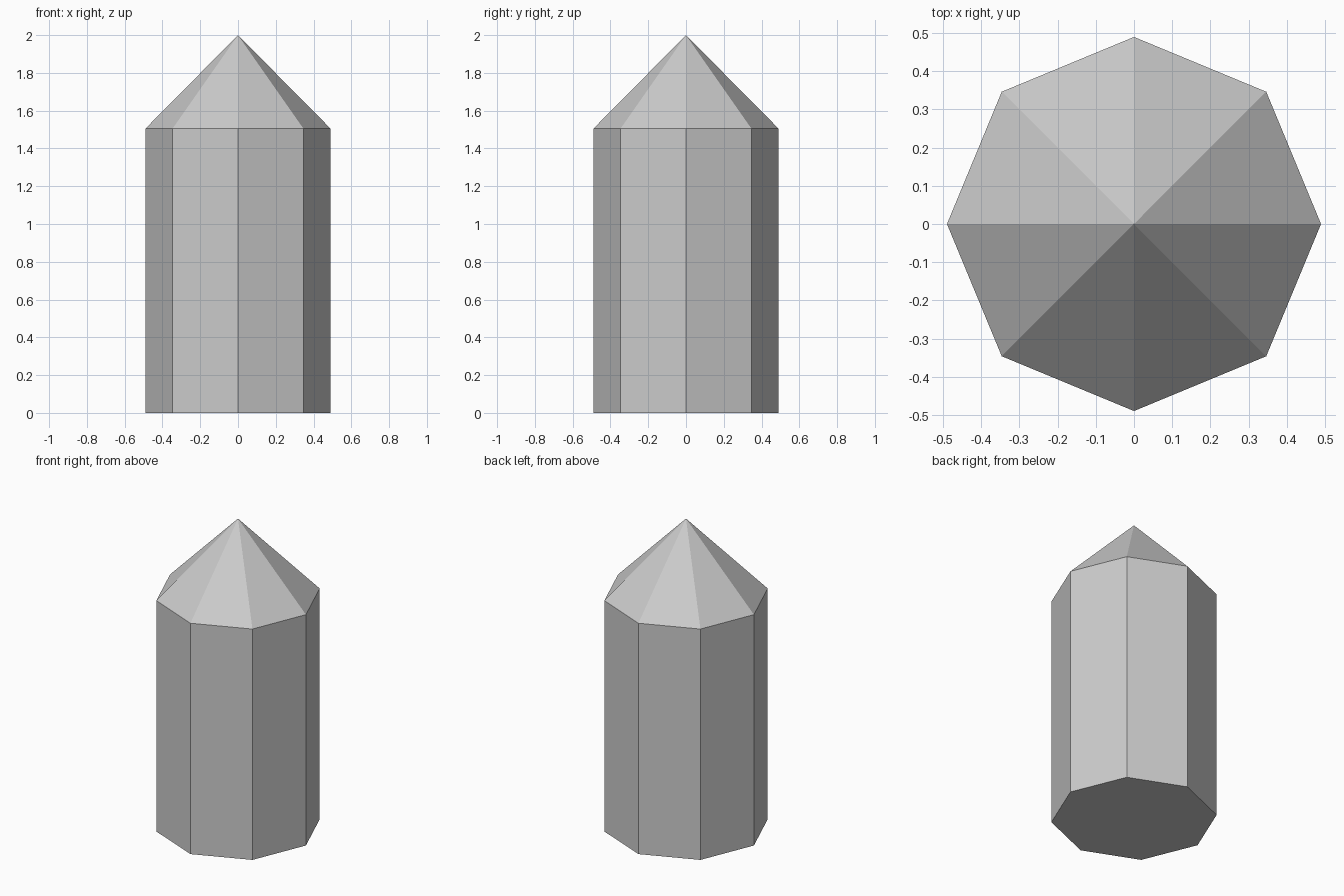
import bpy
import bmesh
from mathutils import Matrix

if "Cube" in bpy.data.objects:
    bpy.data.objects.remove(bpy.data.objects["Cube"])

RADIUS, SHOULDER, TOP = 0.49, 1.505, 2.0

# Eight-sided shaft with a corner on each axis
bm = bmesh.new()
bmesh.ops.create_cone(bm, cap_ends=True, segments=8, radius1=RADIUS, radius2=RADIUS,
                      depth=SHOULDER, matrix=Matrix.Translation((0, 0, SHOULDER / 2)))

# Pointed tip: split the top cap around its centre and raise it
cap = max(bm.faces, key=lambda f: f.calc_center_median().z)
tip = bmesh.ops.poke(bm, faces=[cap])["verts"][0]
tip.co = (0, 0, TOP)

mesh = bpy.data.meshes.new("pointed_post")
bm.to_mesh(mesh)
bm.free()
post = bpy.data.objects.new("pointed_post", mesh)
bpy.context.collection.objects.link(post)
